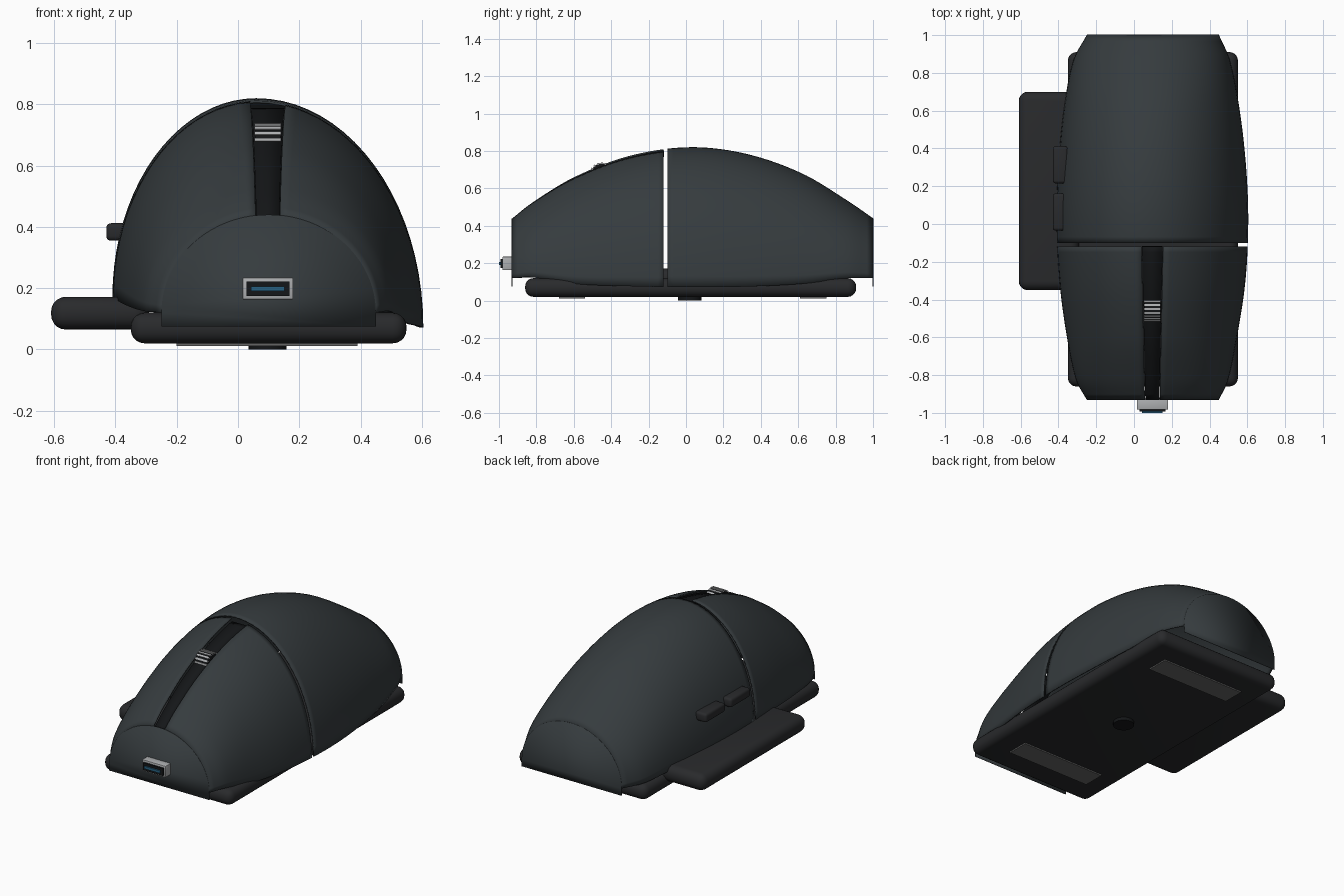
import bpy, bmesh, math
from mathutils import Matrix, Vector

if "Cube" in bpy.data.objects:
    bpy.data.objects.remove(bpy.data.objects["Cube"])


def material(name, rgb):
    m = bpy.data.materials.new(name)
    m.diffuse_color = (*rgb, 1)
    m.use_nodes = True
    m.node_tree.nodes["Principled BSDF"].inputs["Base Color"].default_value = m.diffuse_color
    return m


SHELL = material("charcoal", (0.036, 0.044, 0.048))
BASE = material("dark_grey", (0.022, 0.023, 0.025))
BLACK = material("black", (0.007, 0.008, 0.009))
PAD = material("pad_grey", (0.13, 0.13, 0.13))
METAL = material("metal", (0.42, 0.43, 0.44))
BLUE = material("port_blue", (0.02, 0.12, 0.22))


def finish(name, bm, mat, angle=35):
    bmesh.ops.recalc_face_normals(bm, faces=bm.faces)
    me = bpy.data.meshes.new(name)
    bm.to_mesh(me)
    bm.free()
    ob = bpy.data.objects.new(name, me)
    bpy.context.collection.objects.link(ob)
    me.materials.append(mat)
    bpy.ops.object.select_all(action='DESELECT')
    bpy.context.view_layer.objects.active = ob
    ob.select_set(True)
    bpy.ops.object.shade_smooth_by_angle(angle=math.radians(angle))
    return ob


def box(name, lo, hi, mat, bevel=0.0, segments=4):
    bm = bmesh.new()
    lo, hi = Vector(lo), Vector(hi)
    bmesh.ops.create_cube(bm, size=1, matrix=Matrix.Translation((lo + hi) / 2)
                          @ Matrix.Diagonal((*(hi - lo), 1)))
    if bevel:
        bmesh.ops.bevel(bm, geom=bm.edges[:], offset=bevel, segments=segments,
                        profile=0.5, affect='EDGES')
    return finish(name, bm, mat)


# Shell stations: y, crest x, left x, right x, left hem z, right hem z, crest z
STATIONS = [
    (-0.93, 0.10, -0.25, 0.45, 0.12, 0.12, 0.44),
    (-0.83, 0.095, -0.305, 0.497, 0.125, 0.125, 0.52),
    (-0.60, 0.08, -0.355, 0.545, 0.14, 0.09, 0.66),
    (-0.30, 0.065, -0.395, 0.59, 0.16, 0.077, 0.775),
    (0.02, 0.06, -0.41, 0.605, 0.17, 0.072, 0.82),
    (0.32, 0.065, -0.40, 0.592, 0.16, 0.075, 0.785),
    (0.62, 0.08, -0.37, 0.557, 0.145, 0.09, 0.68),
    (0.87, 0.095, -0.32, 0.507, 0.125, 0.12, 0.53),
    (1.00, 0.10, -0.25, 0.45, 0.12, 0.12, 0.44),
]


def station(y):
    """Smoothly interpolated shell parameters at y."""
    s = STATIONS
    i = max(k for k in range(len(s) - 1) if s[k][0] <= y + 1e-9)
    a, b = s[i], s[i + 1]
    p, n = s[max(i - 1, 0)], s[min(i + 2, len(s) - 1)]
    h = b[0] - a[0]
    t = (y - a[0]) / h
    out = []
    for k in range(1, 7):
        ma = (b[k] - p[k]) / (b[0] - p[0]) * h
        mb = (n[k] - a[k]) / (n[0] - a[0]) * h
        out.append((2*t**3 - 3*t**2 + 1) * a[k] + (t**3 - 2*t**2 + t) * ma
                   + (3*t**2 - 2*t**3) * b[k] + (t**3 - t**2) * mb)
    return out


def half_arc(y, side, stop_x=None, n=20):
    """Quarter-ellipse from the hem up to the crest, or up to stop_x."""
    cx, xl, xr, zl, zr, top = station(y)
    edge, hem = (xl, zl) if side < 0 else (xr, zr)
    end = math.pi / 2
    if stop_x is not None:
        end = math.acos((stop_x - cx) / (edge - cx))
    return [Vector((cx + (edge - cx) * math.cos(end * i / n), y,
                    hem + (top - hem) * math.sin(end * i / n))) for i in range(n + 1)]


def loft(name, rows, mat, thickness):
    bm = bmesh.new()
    grid = [[bm.verts.new(p) for p in row] for row in rows]
    for a, b in zip(grid, grid[1:]):
        for i in range(len(a) - 1):
            bm.faces.new((a[i], a[i + 1], b[i + 1], b[i]))
    ob = finish(name, bm, mat, 40)
    # make sure normals point up/outward so the wall grows inward
    if sum(p.normal.z for p in ob.data.polygons) < 0:
        ob.data.flip_normals()
    mod = ob.modifiers.new("wall", 'SOLIDIFY')
    mod.thickness, mod.offset = thickness, -1
    return ob


def steps(a, b, n):
    return [a + (b - a) * i / n for i in range(n + 1)]


# Rear palm shell
loft("palm_shell", [half_arc(y, -1) + half_arc(y, 1)[-2::-1]
                    for y in steps(-0.10, 1.0, 34)], SHELL, 0.008)


# Two click buttons, separated by a tapering wheel slot
def slot(y, side):
    t = (y + 0.93) / 0.81
    return 0.097 + side * (0.04 + 0.018 * t)


front = steps(-0.93, -0.12, 28)
for side, name in ((-1, "left_click_button"), (1, "right_click_button")):
    loft(name, [half_arc(y, side, slot(y, side)) for y in front], SHELL, 0.008)

# Recessed strip in the slot
loft("wheel_channel", [[Vector((x, y, station(y)[5] - 0.022)) for x in
                        (slot(y, -1) + 0.003, slot(y, 1) - 0.003)] for y in front],
     BLACK, 0.02)

# Flat end panels
for y, name in ((-0.93, "front_panel"), (1.0, "rear_panel")):
    bm = bmesh.new()
    arc = half_arc(y, -1) + half_arc(y, 1)[-2::-1]
    pts = [Vector((-0.25, y, 0.075))] + arc + [Vector((0.45, y, 0.075))]
    bm.faces.new([bm.verts.new(p) for p in pts])
    panel = finish(name, bm, SHELL)
    mod = panel.modifiers.new("wall", 'SOLIDIFY')
    mod.thickness, mod.offset = 0.004, 0

# Base plate, thumb rest and thumb buttons
box("base_plate", (-0.35, -0.86, 0.02), (0.55, 0.91, 0.12), BASE, 0.045, 5)
box("thumb_rest", (-0.61, -0.35, 0.065), (-0.29, 0.70, 0.172), BASE, 0.048, 5)
for i, y in enumerate((-0.035, 0.215)):
    box(f"thumb_button_{i + 1}", (-0.43, y, 0.355), (-0.35, y + 0.197, 0.412),
        BASE, 0.015, 3)

# Underside glide pads and sensor
for i, y in enumerate((-0.68, 0.61)):
    box(f"glide_pad_{i + 1}", (-0.20, y, 0.012), (0.39, y + 0.14, 0.022), PAD)
bm = bmesh.new()
bmesh.ops.create_cone(bm, cap_ends=True, segments=32, radius1=0.062, radius2=0.062,
                      depth=0.022, matrix=Matrix.Translation((0.097, 0.02, 0.011)))
finish("sensor", bm, BLACK)

# Scroll wheel with cross ribs
hub = Vector((0.097, -0.45, 0.674))
bm = bmesh.new()
bmesh.ops.create_cone(bm, cap_ends=True, segments=32, radius1=0.06, radius2=0.06,
                      depth=0.084, matrix=Matrix.Translation(hub)
                      @ Matrix.Rotation(math.pi / 2, 4, 'Y'))
finish("scroll_wheel", bm, BLACK)
bm = bmesh.new()
for i in range(18):
    bmesh.ops.create_cube(bm, size=1, matrix=Matrix.Translation(hub)
                          @ Matrix.Rotation(i * math.tau / 18, 4, 'X')
                          @ Matrix.Translation((0, 0, 0.06))
                          @ Matrix.Diagonal((0.086, 0.011, 0.01, 1)))
finish("wheel_ribs", bm, METAL)

# Front connector
box("connector_shell", (0.015, -0.982, 0.163), (0.18, -0.92, 0.235), METAL, 0.004, 2)
box("connector_core", (0.028, -0.992, 0.175), (0.168, -0.94, 0.222), BLACK)
box("connector_tongue", (0.042, -1.0, 0.19), (0.152, -0.95, 0.206), BLUE)
